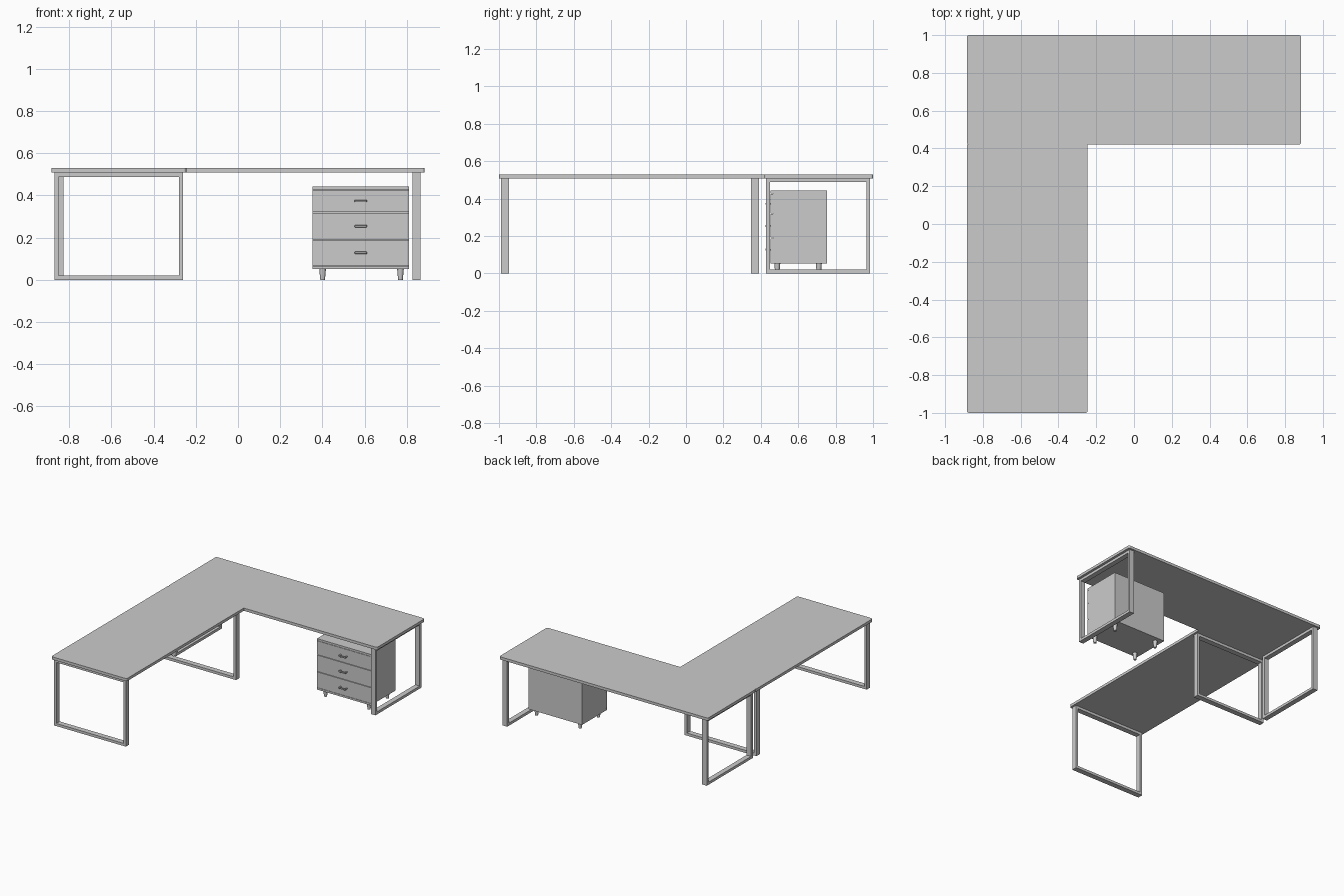
import bpy, bmesh
from math import pi, sin, cos

if "Cube" in bpy.data.objects:
    bpy.data.objects.remove(bpy.data.objects["Cube"])


def make_object(name, bm):
    bmesh.ops.recalc_face_normals(bm, faces=bm.faces)
    mesh = bpy.data.meshes.new(name)
    bm.to_mesh(mesh)
    bm.free()
    obj = bpy.data.objects.new(name, mesh)
    bpy.context.collection.objects.link(obj)
    return obj


def box(name, x0, x1, y0, y1, z0, z1, bevel=0.0):
    bm = bmesh.new()
    bmesh.ops.create_cube(bm, size=1)
    for v in bm.verts:
        v.co = ((x0 + x1) / 2 + v.co.x * (x1 - x0),
                (y0 + y1) / 2 + v.co.y * (y1 - y0),
                (z0 + z1) / 2 + v.co.z * (z1 - z0))
    obj = make_object(name, bm)
    if bevel:
        mod = obj.modifiers.new("edge", "BEVEL")
        mod.width, mod.segments = bevel, 1
    return obj


def slab(name, x0, x1, y0, y1, z0, z1, front_r, back_r):
    """Board with rounded vertical corners."""
    pts = []
    for cx, cy, sx, sy, r, start in ((x1, y1, -1, -1, back_r, 0), (x0, y1, 1, -1, back_r, 1),
                                     (x0, y0, 1, 1, front_r, 2), (x1, y0, -1, 1, front_r, 3)):
        steps = 5 if r else 0
        for i in range(steps + 1):
            a = (start + i / max(steps, 1)) * pi / 2
            pts.append((cx + sx * r + r * cos(a), cy + sy * r + r * sin(a), z0))
    bm = bmesh.new()
    face = bm.faces.new([bm.verts.new(p) for p in pts])
    ext = bmesh.ops.extrude_face_region(bm, geom=[face])
    for v in ext["geom"]:
        if isinstance(v, bmesh.types.BMVert):
            v.co.z = z1
    return make_object(name, bm)


def leg_frame(name, axis, a0, a1, d0, d1, top=0.508, t=0.02):
    """Closed rectangular frame spanning a0..a1 along the axis, d0..d1 deep."""
    bm = bmesh.new()
    loops = []
    for d in (d0, d1):
        for o in (0, t):
            corners = ((a0 + o, o), (a1 - o, o), (a1 - o, top - o), (a0 + o, top - o))
            loops.append([bm.verts.new((a, d, z) if axis == "x" else (d, a, z))
                          for a, z in corners])
    for p, q in ((0, 1), (1, 3), (3, 2), (2, 0)):
        for i in range(4):
            j = (i + 1) % 4
            bm.faces.new((loops[p][i], loops[p][j], loops[q][j], loops[q][i]))
    return make_object(name, bm)


# Table tops
slab("main_desktop", -0.885, 0.885, 0.42, 1.0, 0.508, 0.529, 0.012, 0.012)
slab("return_desktop", -0.885, -0.245, -1.0, 0.42, 0.508, 0.529, 0.012, 0)

# Leg frames
leg_frame("main_left_leg_frame", "y", 0.428, 0.985, -0.866, -0.827)
leg_frame("main_right_leg_frame", "y", 0.428, 0.985, 0.827, 0.866)
leg_frame("return_front_leg_frame", "x", -0.87, -0.26, -0.988, -0.947)
leg_frame("return_back_leg_frame", "x", -0.87, -0.26, 0.348, 0.389)

# Cabinet carcass with top and bottom boards
X0, X1, Y0, Y1 = 0.354, 0.81, 0.452, 0.754
box("cabinet_body", X0, X1, Y0 + 0.014, Y1, 0.066, 0.428)
box("cabinet_top", X0, X1, Y0, Y1, 0.428, 0.443)
box("cabinet_bottom", X0, X1, Y0, Y1, 0.052, 0.066)

# Drawer fronts and bar handles
for n, (z0, z1, hz) in enumerate(((0.068, 0.188, 0.128), (0.192, 0.317, 0.254),
                                  (0.321, 0.426, 0.373)), 1):
    box(f"drawer_front_{n}", X0, X1, Y0, Y0 + 0.014, z0, z1)
    box(f"drawer_handle_{n}", 0.553, 0.611, 0.425, 0.434, hz - 0.005, hz + 0.005, 0.001)
    for hx in (0.553, 0.603):
        box(f"handle_post_{n}", hx, hx + 0.008, 0.433, Y0, hz - 0.004, hz + 0.004)

# Tapered cabinet feet
for x in (0.401, 0.77):
    for y in (0.488, 0.71):
        bpy.ops.mesh.primitive_cone_add(vertices=24, radius1=0.011, radius2=0.016,
                                        depth=0.052, location=(x, y, 0.026))
        foot = bpy.context.object
        foot.name = "cabinet_foot"
        bpy.ops.object.shade_smooth_by_angle()
